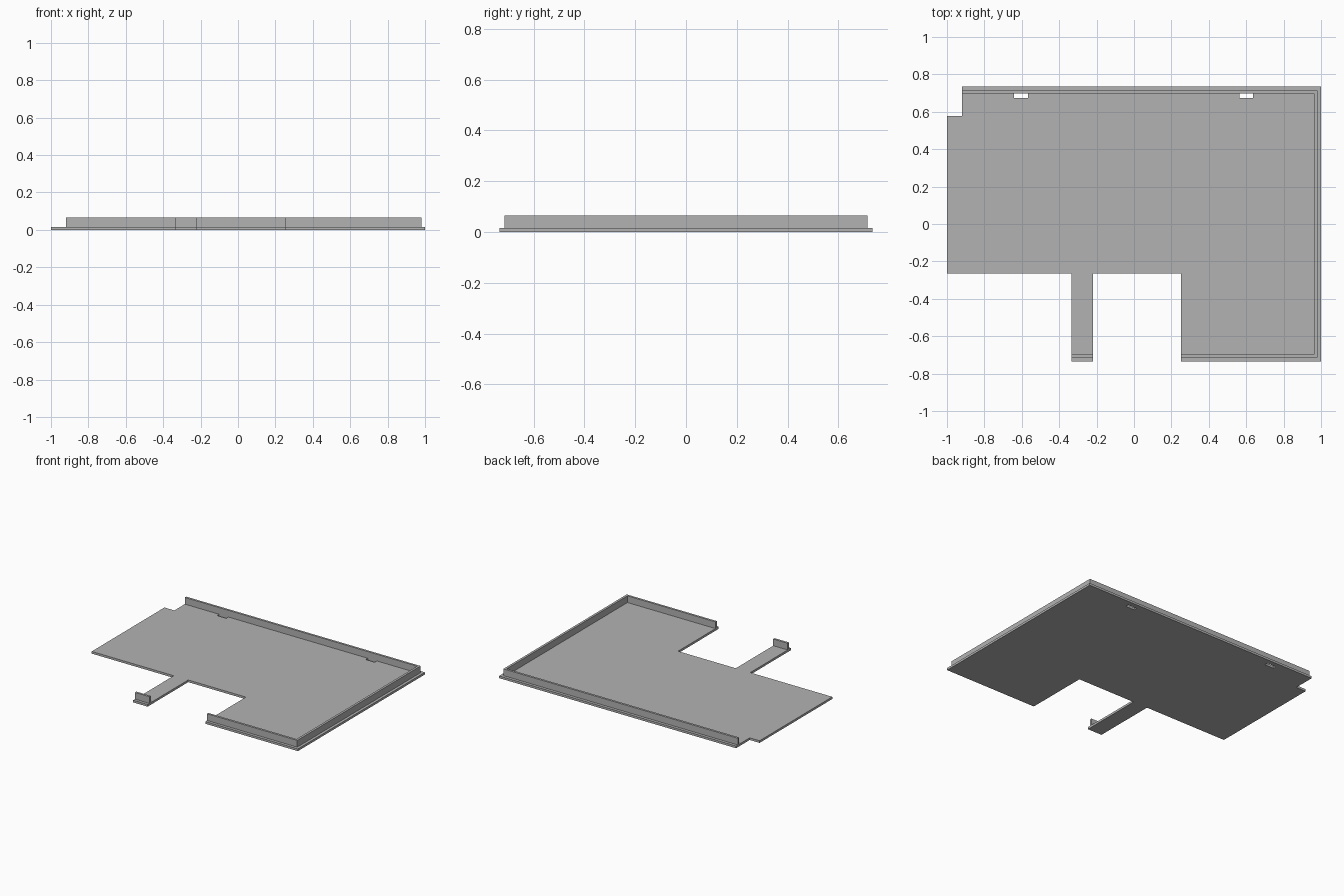
import bpy
import bmesh

cube = bpy.data.objects.get("Cube")
if cube:
    bpy.data.objects.remove(cube, do_unlink=True)

grey = bpy.data.materials.new("plain grey")
grey.use_nodes = True
colour = (0.45, 0.45, 0.45, 1)
grey.diffuse_color = colour
grey.node_tree.nodes["Principled BSDF"].inputs["Base Color"].default_value = colour

PLATE_TOP = 0.016
RIM_TOP = 0.065


def rect(x0, x1, y0, y1):
    return [(x0, y0), (x1, y0), (x1, y1), (x0, y1)]


def slab(name, outline, z0, z1, holes=()):
    """Fill an outline, leaving the holes open, and extrude it upwards."""
    bm = bmesh.new()
    edges = []
    for loop in [outline, *holes]:
        verts = [bm.verts.new((x, y, z0)) for x, y in loop]
        edges += [bm.edges.new((v, verts[i - 1])) for i, v in enumerate(verts)]
    bmesh.ops.triangle_fill(bm, edges=edges, use_beauty=True, normal=(0, 0, 1))
    ext = bmesh.ops.extrude_face_region(bm, geom=bm.faces[:], use_keep_orig=True)
    top = [g for g in ext["geom"] if isinstance(g, bmesh.types.BMVert)]
    bmesh.ops.translate(bm, verts=top, vec=(0, 0, z1 - z0))
    bmesh.ops.recalc_face_normals(bm, faces=bm.faces[:])
    mesh = bpy.data.meshes.new(name)
    bm.to_mesh(mesh)
    bm.free()
    mesh.materials.append(grey)
    obj = bpy.data.objects.new(name, mesh)
    bpy.context.collection.objects.link(obj)
    return obj


# Base plate with corner notch, front tongue, front-left block and two slots
END, SIDE, STEP = 0.735, 1.0, -0.265
TAB0, TAB1, BLOCK, NOTCH = -0.335, -0.218, 0.25, -0.92
plate = [(-SIDE, STEP), (TAB0, STEP), (TAB0, -END), (TAB1, -END), (TAB1, STEP),
         (BLOCK, STEP), (BLOCK, -END), (SIDE, -END), (SIDE, END),
         (NOTCH, END), (NOTCH, 0.577), (-SIDE, 0.577)]
slots = [rect(x - 0.037, x + 0.037, 0.674, 0.698) for x in (-0.604, 0.6)]
slab("base_plate", plate, 0, PLATE_TOP, slots)

# Raised rim running round the back, the left side and the front-left block
OUT_Y, IN_Y, OUT_X, IN_X = 0.714, 0.698, 0.98, 0.963
rim = [(NOTCH, OUT_Y), (NOTCH, IN_Y), (IN_X, IN_Y), (IN_X, -IN_Y),
       (BLOCK, -IN_Y), (BLOCK, -OUT_Y), (OUT_X, -OUT_Y), (OUT_X, OUT_Y)]
slab("rim_wall", rim, PLATE_TOP, RIM_TOP)

# Short lip at the end of the tongue
slab("tongue_lip", rect(TAB0, TAB1, -OUT_Y, -IN_Y), PLATE_TOP, RIM_TOP)
